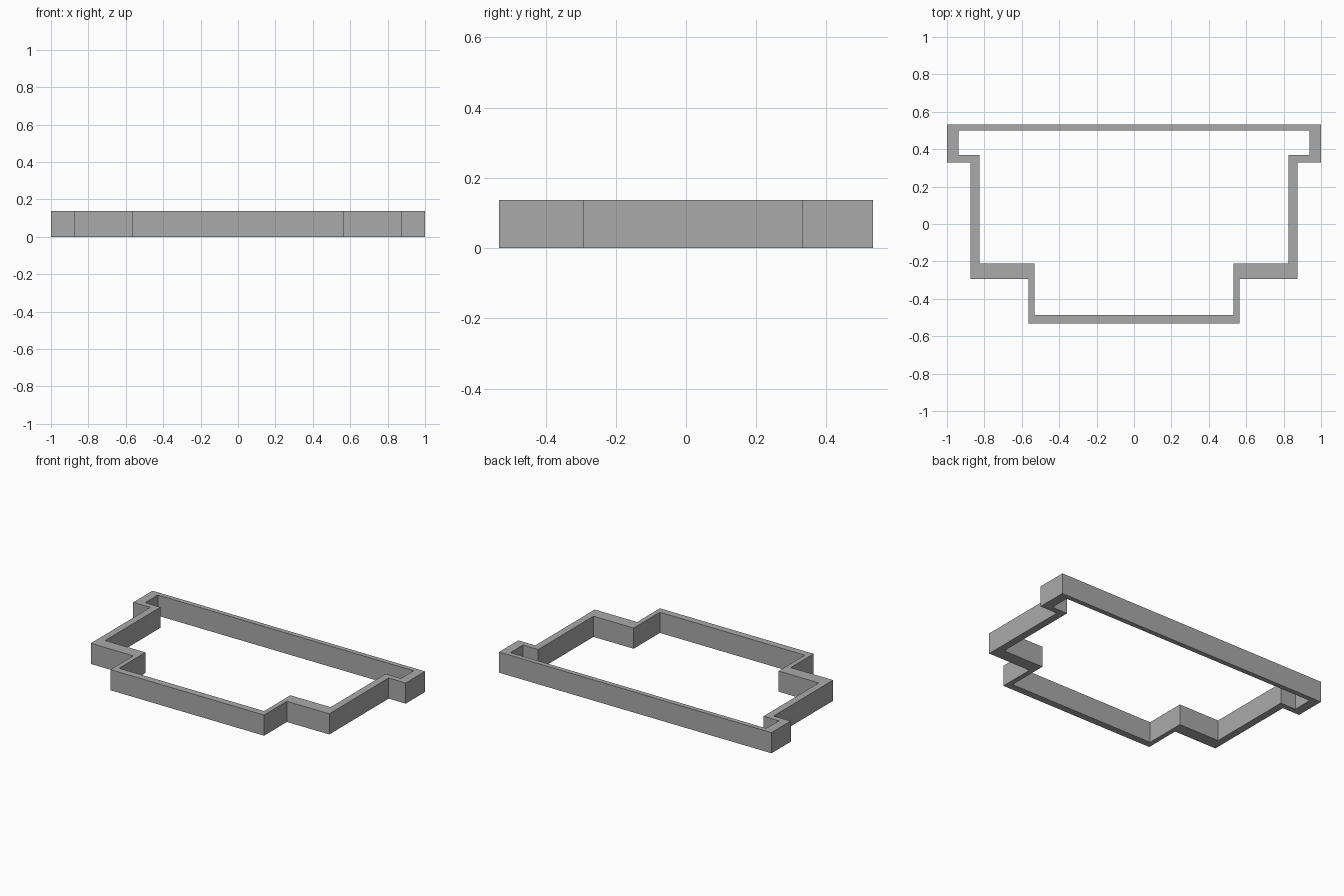
import bpy
import bmesh

HEIGHT = 0.137

cube = bpy.data.objects.get("Cube")
if cube:
    bpy.data.objects.remove(cube, do_unlink=True)

grey = bpy.data.materials.new("mid_grey")
grey.use_nodes = True
colour = (0.4, 0.4, 0.4, 1)
grey.diffuse_color = colour
grey.node_tree.nodes["Principled BSDF"].inputs["Base Color"].default_value = colour

# Right half of each stepped outline, from back to front
outer_half = [(1.0, 0.532), (1.0, 0.33), (0.875, 0.33),
              (0.875, -0.293), (0.564, -0.293), (0.564, -0.532)]
inner_half = [(0.939, 0.5), (0.939, 0.368), (0.827, 0.368),
              (0.827, -0.211), (0.532, -0.211), (0.532, -0.486)]


def mirrored(half):
    """Close a half outline by mirroring it across x = 0."""
    return half + [(-x, y) for x, y in reversed(half)]


# Flat ring between the two outlines, extruded up into a wall
bm = bmesh.new()
outer, inner = ([bm.verts.new((x, y, 0)) for x, y in mirrored(half)]
                for half in (outer_half, inner_half))
count = len(outer)
for i in range(count):
    j = (i + 1) % count
    bm.faces.new((outer[i], outer[j], inner[j], inner[i]))
result = bmesh.ops.extrude_face_region(bm, geom=bm.faces[:], use_keep_orig=True)
top = [g for g in result["geom"] if isinstance(g, bmesh.types.BMVert)]
bmesh.ops.translate(bm, verts=top, vec=(0, 0, HEIGHT))
bmesh.ops.recalc_face_normals(bm, faces=bm.faces[:])

mesh = bpy.data.meshes.new("stepped_wall_frame")
bm.to_mesh(mesh)
bm.free()
mesh.materials.append(grey)
frame = bpy.data.objects.new("stepped_wall_frame", mesh)
bpy.context.collection.objects.link(frame)
